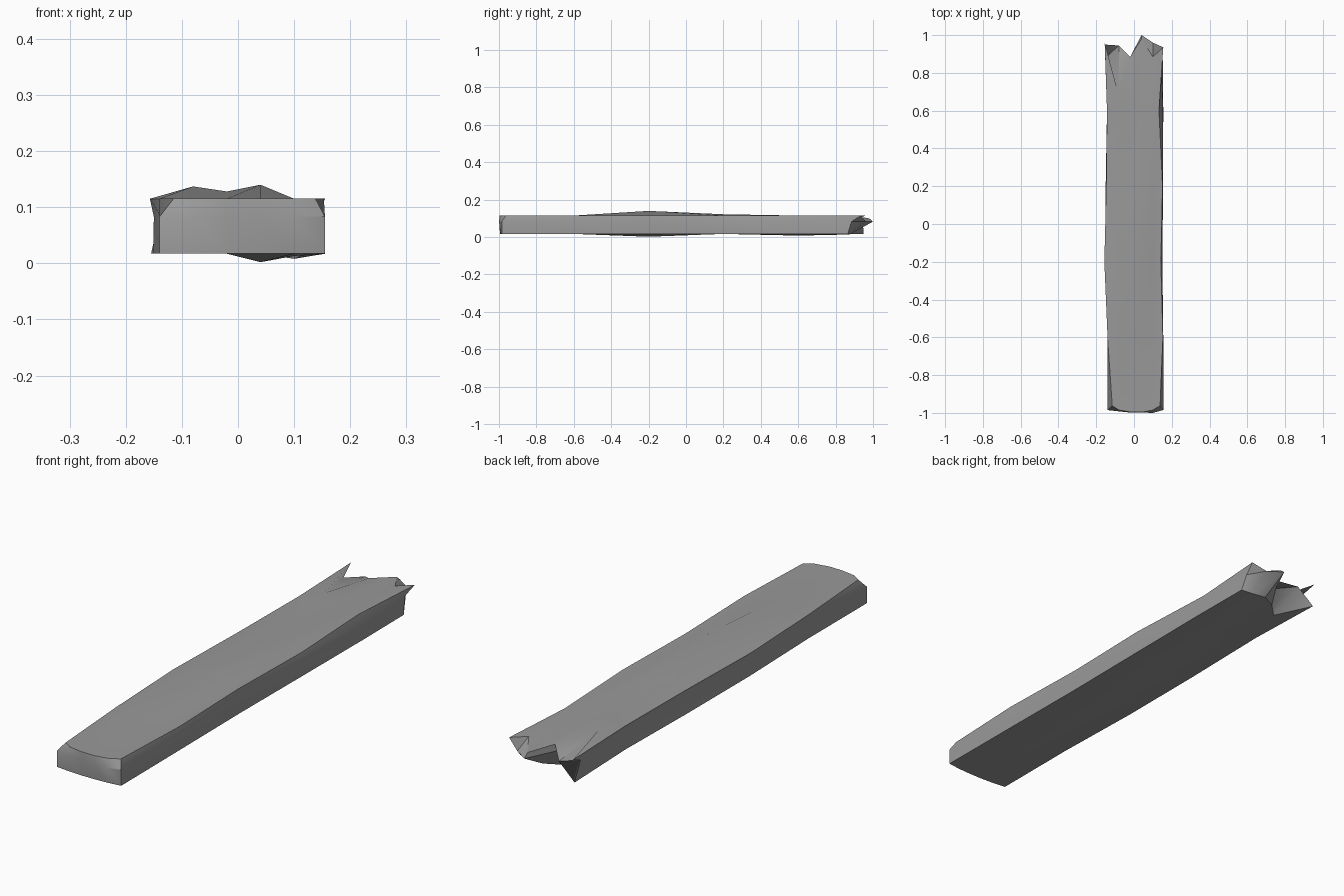
import bpy, bmesh, math

cube = bpy.data.objects.get("Cube")
if cube:
    bpy.data.objects.remove(cube, do_unlink=True)

grey = bpy.data.materials.new("weathered grey")
grey.use_nodes = True
COLOUR = (0.32, 0.32, 0.32, 1)
grey.diffuse_color = COLOUR
bsdf = grey.node_tree.nodes["Principled BSDF"]
bsdf.inputs["Base Color"].default_value = COLOUR
bsdf.inputs["Roughness"].default_value = 0.8

TOP, MID, LOW = 0.115, 0.083, 0.017
INNER = (-0.08, -0.02, 0.04, 0.10)      # grain columns between the two sides
STATIONS = (-0.98, -0.6, -0.2, 0.2, 0.6, 0.9)
LAST = len(STATIONS) - 1

# Wavering side edges: x at each station, for the top, middle and bottom rows
LEFT = ((-0.115, -0.14, -0.157, -0.147, -0.143, -0.155),
        (-0.14, -0.138, -0.150, -0.138, -0.138, -0.140),
        (-0.14, -0.14, -0.151, -0.150, -0.143, -0.155))
RIGHT = ((0.138, 0.153, 0.142, 0.151, 0.132, 0.155),
         (0.155, 0.155, 0.150, 0.154, 0.153, 0.143),
         (0.155, 0.153, 0.150, 0.153, 0.155, 0.153))

# Swellings of the worn faces: (station, column) -> height offset
TOP_BUMPS = {(2, 1): 0.022, (2, 2): 0.013, (2, 3): 0.025, (3, 3): 0.007, (3, 1): 0.004}
LOW_BUMPS = {(2, 3): -0.015, (2, 4): -0.004, (4, 4): -0.009, (5, 4): -0.003}

# End outlines: y of each column, for the top, middle and bottom rows
SAWN = ((-0.962, -0.985, -0.995, -0.996, -0.985, -0.962),
        (-0.985, -0.992, -0.998, -0.998, -1.0, -0.985),
        (-0.985, -0.992, -0.995, -0.995, -0.992, -0.985))
BROKEN = ((0.96, 0.68, 0.885, 0.98, 0.885, 0.935),
          (0.89, 0.945, 0.875, 1.0, 0.96, 0.885),
          (0.95, 0.79, 0.85, 0.88, 0.875, 0.865))


def point(station, row, col):
    """Position of one plank point; row 0 is the top, 1 the middle, 2 the bottom."""
    xs = (LEFT[row][station], *INNER, RIGHT[row][station])
    z = (TOP, MID, LOW)[row]
    if row == 0:
        z += TOP_BUMPS.get((station, col), 0)
    elif row == 2:
        z += LOW_BUMPS.get((station, col), 0)
    y = STATIONS[station]
    if station == 0:
        y = SAWN[row][col]
    elif station == LAST:
        y = BROKEN[row][col]
        if row == 0 and col == 3:
            z -= 0.015                  # drooping tip of the long splinter
    return xs[col], y, z


bm = bmesh.new()
verts = {}


def v(station, row, col):
    key = (station, row, col)
    if key not in verts:
        verts[key] = bm.verts.new(point(*key))
    return verts[key]


# Outer skin: a ring of points around the plank, lofted along its length
ring = [(0, c) for c in range(6)] + [(1, 5)] + [(2, c) for c in range(5, -1, -1)] + [(1, 0)]
for s in range(LAST):
    for a, b in zip(ring, ring[1:] + ring[:1]):
        bm.faces.new((v(s, *a), v(s, *b), v(s + 1, *b), v(s + 1, *a)))

# Sawn front end and splintered back end
for s in (0, LAST):
    for row in range(2):
        for c in range(5):
            bm.faces.new((v(s, row, c), v(s, row, c + 1),
                          v(s, row + 1, c + 1), v(s, row + 1, c)))

bmesh.ops.recalc_face_normals(bm, faces=bm.faces[:])
mesh = bpy.data.meshes.new("broken_plank")
bm.to_mesh(mesh)
bm.free()
mesh.materials.append(grey)

plank = bpy.data.objects.new("broken_plank", mesh)
bpy.context.collection.objects.link(plank)
bpy.context.view_layer.objects.active = plank
plank.select_set(True)
bpy.ops.object.shade_smooth_by_angle(angle=math.radians(35))
